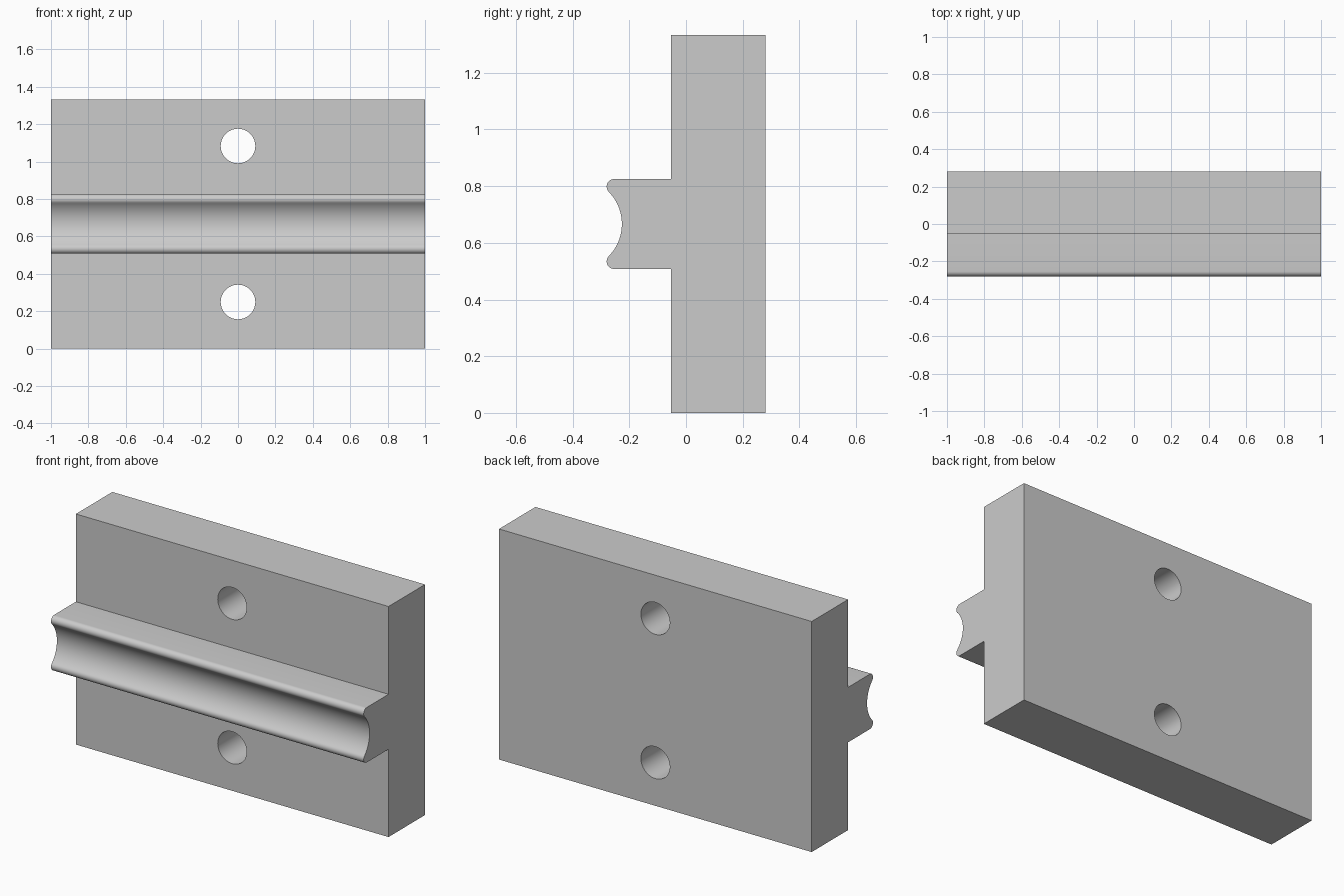
import bpy, bmesh
from math import cos, sin, sqrt, radians, atan2, pi

if "Cube" in bpy.data.objects:
    bpy.data.objects.remove(bpy.data.objects["Cube"])

H = 1.333                    # plate height
MID = H / 2
BACK, FACE = 0.28, -0.053    # plate back and front planes
RAIL = 0.159                 # half height of rail
LIP, GROOVE = 0.027, 0.162   # lip and groove radii
LIP_Y = -0.253
GROOVE_Y = LIP_Y - sqrt((LIP + GROOVE) ** 2 - (RAIL - LIP) ** 2)


def arc(cy, cz, r, a0, a1, n):
    return [(cy + r * cos(a0 + (a1 - a0) * i / n), cz + r * sin(a0 + (a1 - a0) * i / n))
            for i in range(n + 1)]


# Side profile: rail lips flow tangentially into the concave groove
t = atan2(RAIL - LIP, LIP_Y - GROOVE_Y)
upper = [(BACK, H), (FACE, H), (FACE, MID + RAIL)]
upper += arc(LIP_Y, MID + RAIL - LIP, LIP, pi / 2, pi + t, 12)
upper += arc(GROOVE_Y, MID, GROOVE, t, 0, 14)[1:]
profile = upper + [(y, H - z) for y, z in reversed(upper[:-1])]

# Plate and rail as one extruded body
bm = bmesh.new()
face = bm.faces.new([bm.verts.new((-1, y, z)) for y, z in profile])
ext = bmesh.ops.extrude_face_region(bm, geom=[face])
bmesh.ops.translate(bm, vec=(2, 0, 0),
                    verts=[g for g in ext["geom"] if isinstance(g, bmesh.types.BMVert)])
bmesh.ops.recalc_face_normals(bm, faces=bm.faces)
mesh = bpy.data.meshes.new("rail_plate")
bm.to_mesh(mesh)
bm.free()
plate = bpy.data.objects.new("rail_plate", mesh)
bpy.context.collection.objects.link(plate)

# Screw holes above and below the rail
for z in (MID - 0.417, MID + 0.417):
    bpy.ops.mesh.primitive_cylinder_add(vertices=64, radius=0.0925, depth=1,
                                        location=(0, 0.1, z), rotation=(pi / 2, 0, 0))
    cutter = bpy.context.object
    cutter.name = "hole_cutter"
    cutter.hide_render = True
    mod = plate.modifiers.new("hole", "BOOLEAN")
    mod.operation, mod.solver, mod.object = "DIFFERENCE", "EXACT", cutter
    bpy.context.view_layer.objects.active = plate
    bpy.ops.object.modifier_apply(modifier=mod.name)
    bpy.data.objects.remove(cutter)

# Smooth curved surfaces, keep edges crisp
bpy.ops.object.select_all(action="DESELECT")
plate.select_set(True)
bpy.context.view_layer.objects.active = plate
bpy.ops.object.shade_smooth_by_angle(angle=radians(30))
